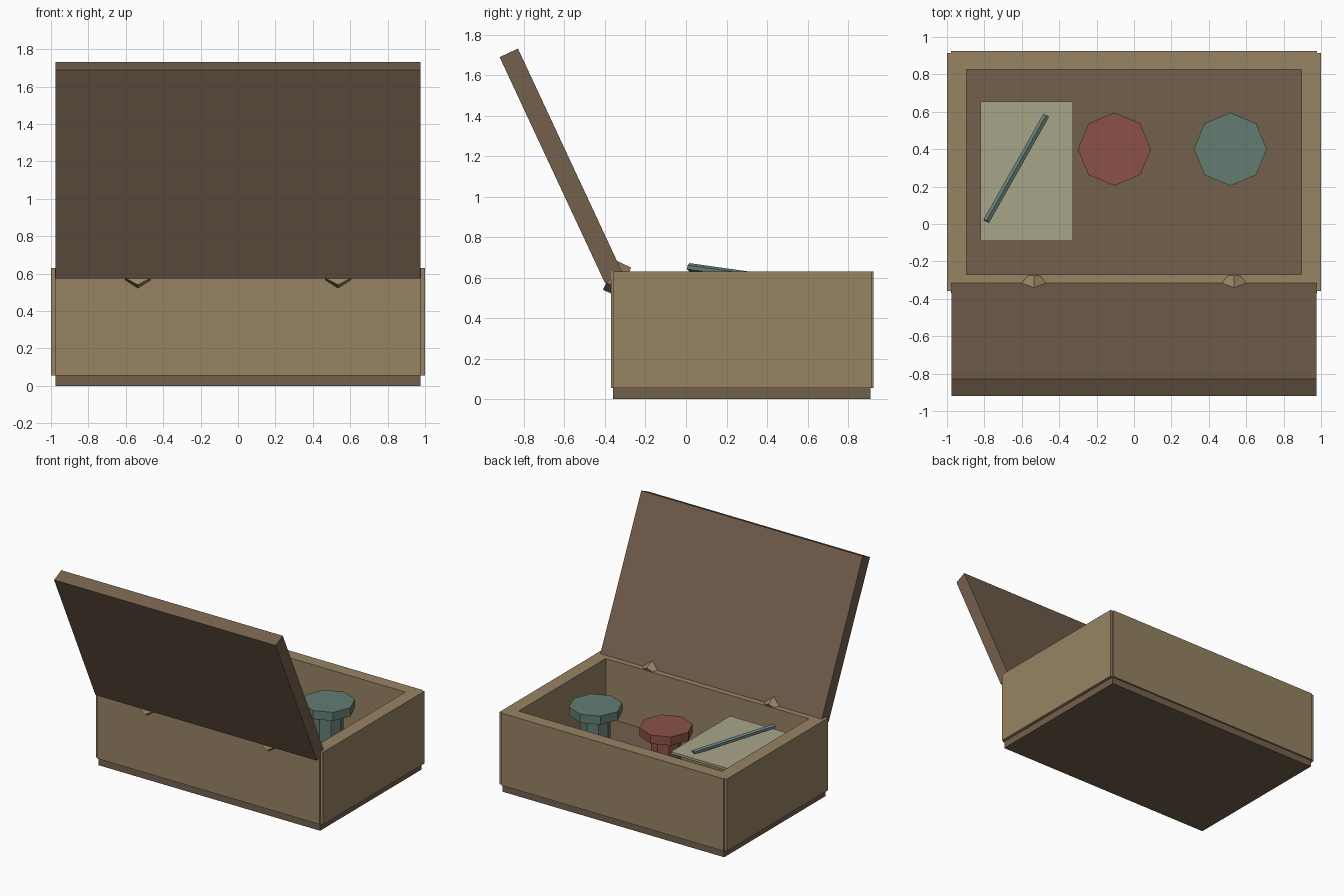
import bpy
import math
from mathutils import Vector

cube = bpy.data.objects.get("Cube")
if cube:
    bpy.data.objects.remove(cube, do_unlink=True)


def material(name, srgb):
    rgba = [((c + 0.055) / 1.055) ** 2.4 for c in srgb] + [1]
    mat = bpy.data.materials.new(name)
    mat.use_nodes = True
    mat.diffuse_color = rgba
    mat.node_tree.nodes["Principled BSDF"].inputs["Base Color"].default_value = rgba
    return mat


TAN = material("tan wood", (0.59, 0.515, 0.39))
BROWN = material("brown wood", (0.455, 0.375, 0.30))
RED = material("dull red", (0.54, 0.32, 0.28))
TEAL = material("grey teal", (0.39, 0.485, 0.45))
PAPER = material("pale paper", (0.66, 0.645, 0.54))


def finish(name, mat):
    ob = bpy.context.object
    ob.name = name
    ob.data.materials.append(mat)
    return ob


def box(name, mat, x, y, z, tilt=0):
    """Box from (low, high) ranges, optionally tilted about x."""
    spans = (x, y, z)
    bpy.ops.mesh.primitive_cube_add(size=1, location=[sum(s) / 2 for s in spans])
    ob = finish(name, mat)
    ob.scale = [s[1] - s[0] for s in spans]
    ob.rotation_euler.x = tilt
    return ob


def rod(name, mat, start, end, radius, sides, spin=0):
    """Faceted cylinder between two points."""
    a, b = Vector(start), Vector(end)
    bpy.ops.mesh.primitive_cylinder_add(vertices=sides, radius=radius,
                                        depth=(b - a).length, location=(a + b) / 2)
    ob = finish(name, mat)
    ob.rotation_mode = 'QUATERNION'
    ob.rotation_quaternion = (b - a).to_track_quat('Z', 'Y')
    for v in ob.data.vertices:
        x, y = v.co.x, v.co.y
        v.co.x = x * math.cos(spin) - y * math.sin(spin)
        v.co.y = x * math.sin(spin) + y * math.cos(spin)
    return ob


# Base slab, whose top is the floor of the box
box("base", BROWN, (-0.975, 0.975), (-0.36, 0.912), (0, 0.16))

# Walls, with the end boards standing slightly proud
WALL_Z = (0.055, 0.63)
box("front_wall", TAN, (-0.978, 0.978), (-0.37, -0.27), WALL_Z)
box("back_wall", TAN, (-0.978, 0.978), (0.825, 0.925), WALL_Z)
for side, sign in (("left", 1), ("right", -1)):
    box(side + "_wall", TAN, sorted((0.895 * sign, sign)), (-0.357, 0.915), WALL_Z)

# Open lid leaning out over the front
TILT = math.radians(25)
box("lid", BROWN, (-0.975, 0.975), (-0.665, -0.565), (0.5375, 1.7675), TILT)

# Six-sided hinge knuckles
axis = Vector((0, math.cos(TILT), -math.sin(TILT))) * 0.04
for side, sign in (("left", 1), ("right", -1)):
    centre = Vector((0.535 * sign, -0.34, 0.595))
    rod(side + "_hinge", TAN, centre - axis, centre + axis, 0.079, 6)

# Two stoppered pots
for name, mat, x in (("red", RED, -0.105), ("teal", TEAL, 0.515)):
    rod(name + "_pot_stem", mat, (x, 0.4, 0.15), (x, 0.4, 0.56), 0.11, 8)
    rod(name + "_pot_cap", mat, (x, 0.4, 0.55), (x, 0.4, 0.618), 0.195, 8)

# Sheet of paper with a pen resting on it
box("paper", PAPER, (-0.82, -0.325), (-0.09, 0.655), (0.55, 0.568))
rod("pen", TEAL, (-0.79, 0.015, 0.652), (-0.47, 0.58, 0.572), 0.02, 6)
